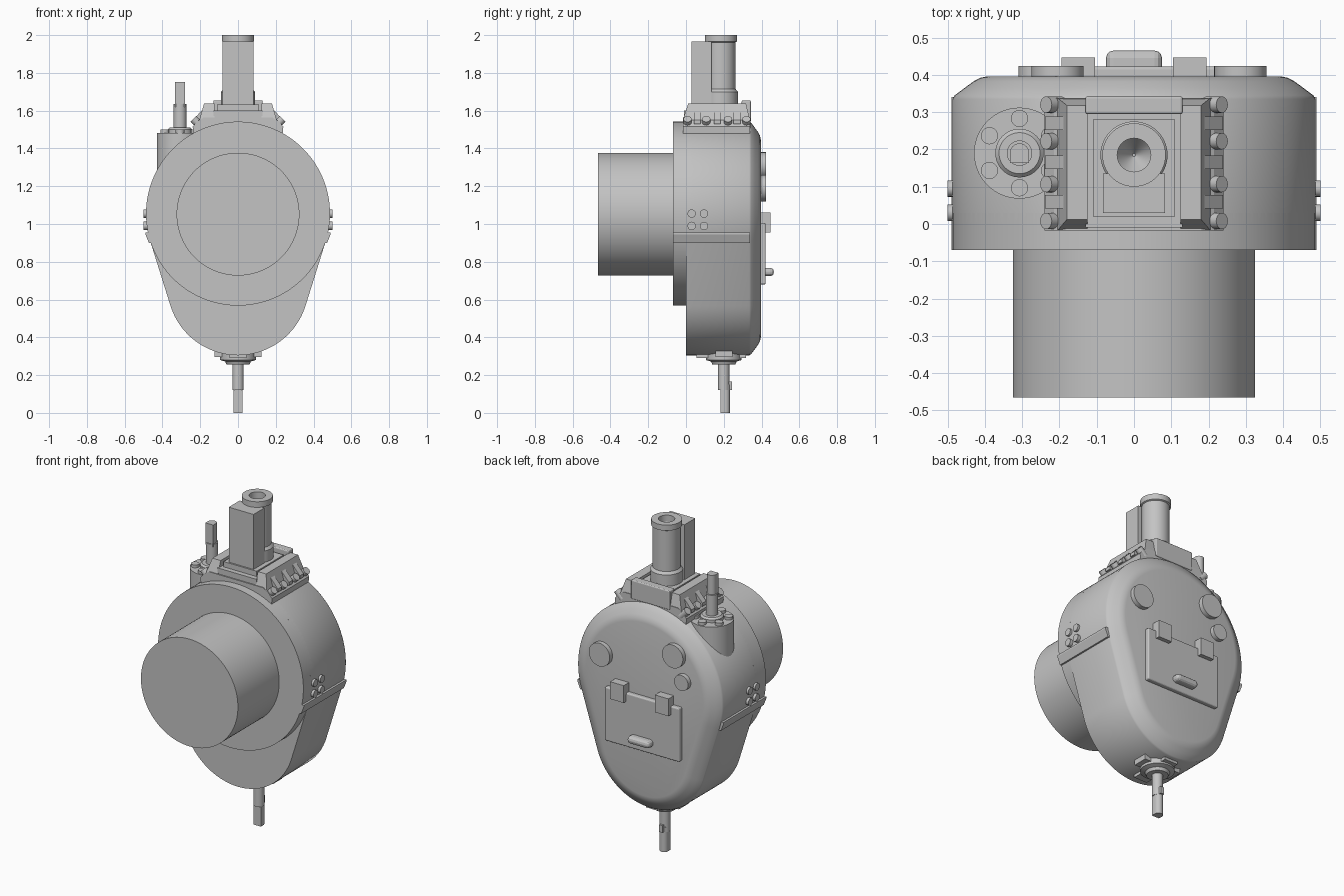
import bpy, bmesh, math
from mathutils import Vector

if "Cube" in bpy.data.objects:
    bpy.data.objects.remove(bpy.data.objects["Cube"])

grey = bpy.data.materials.new("plain grey")
grey.diffuse_color = (0.55, 0.55, 0.55, 1)
grey.use_nodes = True
grey.node_tree.nodes["Principled BSDF"].inputs["Base Color"].default_value = grey.diffuse_color


def finish(name, bm, smooth=True, bevel=0.0, seg=3):
    bmesh.ops.recalc_face_normals(bm, faces=bm.faces[:])
    me = bpy.data.meshes.new(name)
    bm.to_mesh(me)
    bm.free()
    me.materials.append(grey)
    ob = bpy.data.objects.new(name, me)
    bpy.context.collection.objects.link(ob)
    if bevel:
        m = ob.modifiers.new("edge", 'BEVEL')
        m.width, m.segments = bevel, seg
    if smooth:
        bpy.ops.object.select_all(action='DESELECT')
        ob.select_set(True)
        bpy.context.view_layer.objects.active = ob
        bpy.ops.object.shade_smooth_by_angle(angle=math.radians(32))
    return ob


def loft(name, rings):
    """Skin a list of closed rings and cap both ends."""
    bm = bmesh.new()
    vs = [[bm.verts.new(p) for p in r] for r in rings]
    n = len(vs[0])
    for a, b in zip(vs, vs[1:]):
        for i in range(n):
            j = (i + 1) % n
            bm.faces.new((a[i], a[j], b[j], b[i]))
    bm.faces.new(vs[0])
    bm.faces.new(vs[-1])
    return finish(name, bm)


def lathe(name, base, axis, profile, n=48):
    """Turn (radius, distance) pairs around an axis."""
    q = Vector((0, 0, 1)).rotation_difference(Vector(axis))
    rings = [[Vector(base) + q @ Vector((r * math.cos(2 * math.pi * i / n),
              r * math.sin(2 * math.pi * i / n), h)) for i in range(n)]
             for r, h in profile]
    return loft(name, rings)


def disc(name, base, axis, r, h, n=48):
    return lathe(name, base, axis, [(r, 0), (r, h)], n)


def hull(name, pts, bevel=0.0):
    """Convex solid around a few points."""
    bm = bmesh.new()
    for p in pts:
        bm.verts.new(p)
    bmesh.ops.convex_hull(bm, input=bm.verts[:])
    bmesh.ops.dissolve_limit(bm, angle_limit=0.01, verts=bm.verts[:], edges=bm.edges[:])
    return finish(name, bm, False, bevel)


def box(name, x0, x1, y0, y1, z0, z1, bevel=0.0):
    return hull(name, [(x, y, z) for x in (x0, x1) for y in (y0, y1) for z in (z0, z1)], bevel)


CZ, R, LZ, LR = 1.055, 0.487, 0.68, 0.375


def teardrop(y, d):
    """Outline around a big upper and a small lower circle, inset by d."""
    a = math.asin((R - LR) / (CZ - LZ))
    pts = []
    for i in range(65):
        t = -a + (math.pi + 2 * a) * i / 64
        pts.append((math.cos(t) * (R - d), y, CZ + math.sin(t) * (R - d)))
    for i in range(49):
        t = math.pi + a + (math.pi - 2 * a) * i / 48
        pts.append((math.cos(t) * (LR - d), y, LZ + math.sin(t) * (LR - d)))
    return pts


# Main housing with rounded rear cover, front disc and front barrel
loft("housing", [teardrop(y, d) for y, d in (
    (0, 0), (0.335, 0), (0.345, 0.006), (0.365, 0.033), (0.382, 0.056),
    (0.392, 0.075), (0.396, 0.095))])
disc("front_disc", (0, -0.07, CZ), (0, 1, 0), R, 0.1, 128)
disc("front_barrel", (0, -0.465, 1.052), (0, 1, 0), 0.325, 0.42, 96)

# Side ribs and side bolts
for s, side in ((1, "right"), (-1, "left")):
    hull("rib_" + side, [(s * x, y, z) for y in (-0.07, 0.34) for x, z in
                         ((0.43, 0.9), (0.472, 0.9), (0.49, 0.945), (0.49, 0.955), (0.43, 0.955))])
    for y in (0.03, 0.095):
        for z in (0.99, 1.055):
            disc("side_bolt_" + side, (s * 0.46, y, z), (s, 0, 0), 0.022, 0.04, 20)

# Rear hatch, hinge blocks, handle and round covers
box("rear_hatch", -0.25, 0.25, 0.38, 0.422, 0.68, 1.005, 0.008)
for s in (1, -1):
    box("hinge_block", s * 0.105, s * 0.195, 0.39, 0.447, 0.955, 1.06)
box("hatch_handle", -0.075, 0.075, 0.40, 0.465, 0.724, 0.768, 0.02)
for x, z, r in ((0.285, 1.19, 0.07), (-0.205, 1.31, 0.07), (-0.263, 1.165, 0.047)):
    disc("rear_cover", (x, 0.37, z), (0, 1, 0), r, 0.053)

# Top saddle: lower mount, raised sides, rear lip and inner tray
hull("saddle_base", [(s * x, y, z) for s in (1, -1) for y in (-0.017, 0.338) for x, z in
                     ((0.235, 1.46), (0.24, 1.515), (0.215, 1.545), (0.18, 1.565))])
for s in (1, -1):
    hull("saddle_side", [(s * 0.125, -0.017, 1.55), (s * 0.205, -0.017, 1.55),
                         (s * 0.125, 0.338, 1.55), (s * 0.205, 0.338, 1.55),
                         (s * 0.125, 0.012, 1.637), (s * 0.18, 0.012, 1.637),
                         (s * 0.125, 0.318, 1.637), (s * 0.18, 0.318, 1.637)])
    for y in (0.06, 0.165, 0.27):
        hull("saddle_gusset", [(s * x, y + d, z) for d in (-0.018, 0.018) for x, z in
                               ((0.15, 1.53), (0.238, 1.53), (0.238, 1.55), (0.18, 1.615), (0.15, 1.615))])
    for y in (0.008, 0.107, 0.222, 0.32):
        disc("saddle_bolt", (s * 0.195, y, 1.515), (s * 0.7, 0, 0.7), 0.022, 0.058, 20)
box("saddle_tray", -0.13, 0.13, -0.01, 0.33, 1.54, 1.6)
box("saddle_rear_lip", -0.13, 0.13, 0.295, 0.343, 1.54, 1.655, 0.006)
box("column_foot", -0.11, 0.11, 0.02, 0.28, 1.59, 1.632)

# Upright column with conical bore and the box in front of it
lathe("column", (0, 0.185, 0), (0, 0, 1),
      [(0.09, 1.59), (0.09, 1.7), (0.077, 1.715), (0.077, 1.962), (0.085, 1.966),
       (0.085, 2.0), (0.045, 2.0), (0.045, 1.96), (0.004, 1.90)], 64)
box("column_box", -0.083, 0.083, 0.03, 0.135, 1.59, 1.965)

# Side port with bolted flange and stem
PX, PY = -0.307, 0.19
disc("port_body", (PX, PY, 1.22), (0, 0, 1), 0.122, 0.263, 64)
for i in range(6):
    t = math.pi / 2 + i * math.pi / 3
    disc("port_bolt", (PX + 0.093 * math.cos(t), PY + 0.093 * math.sin(t), 1.47),
         (0, 0, 1), 0.023, 0.03, 20)
lathe("port_neck", (PX, PY, 0), (0, 0, 1),
      [(0.065, 1.47), (0.065, 1.5), (0.055, 1.51), (0.034, 1.51), (0.034, 1.635)])


def d_stem(name, x, y, z0, z1, r):
    """Round stem with one flat side."""
    ring = [(x + r * math.cos(math.pi * i / 16), y + r * math.sin(math.pi * i / 16))
            for i in range(17)]
    ring += [(x - r, y - r), (x + r, y - r)]
    loft(name, [[(px, py, z) for px, py in ring] for z in (z0, z1)])


d_stem("port_tip", PX, PY, 1.62, 1.752, 0.026)

# Bottom outlet: crossed flange, collar, stem and tip
BY = 0.2
box("outlet_flange_long", -0.045, 0.045, 0.055, 0.318, 0.29, 0.33)
box("outlet_flange_wide", -0.125, 0.125, BY - 0.045, BY + 0.045, 0.295, 0.335)
lathe("outlet_collar", (0, BY, 0), (0, 0, 1),
      [(0.03, 0.12), (0.03, 0.255), (0.06, 0.255), (0.068, 0.272), (0.095, 0.28), (0.095, 0.32)])
d_stem("outlet_tip", 0, 0.208, 0, 0.15, 0.025)
box("outlet_tab", -0.012, 0.012, 0.21, 0.243, 0.122, 0.165)
